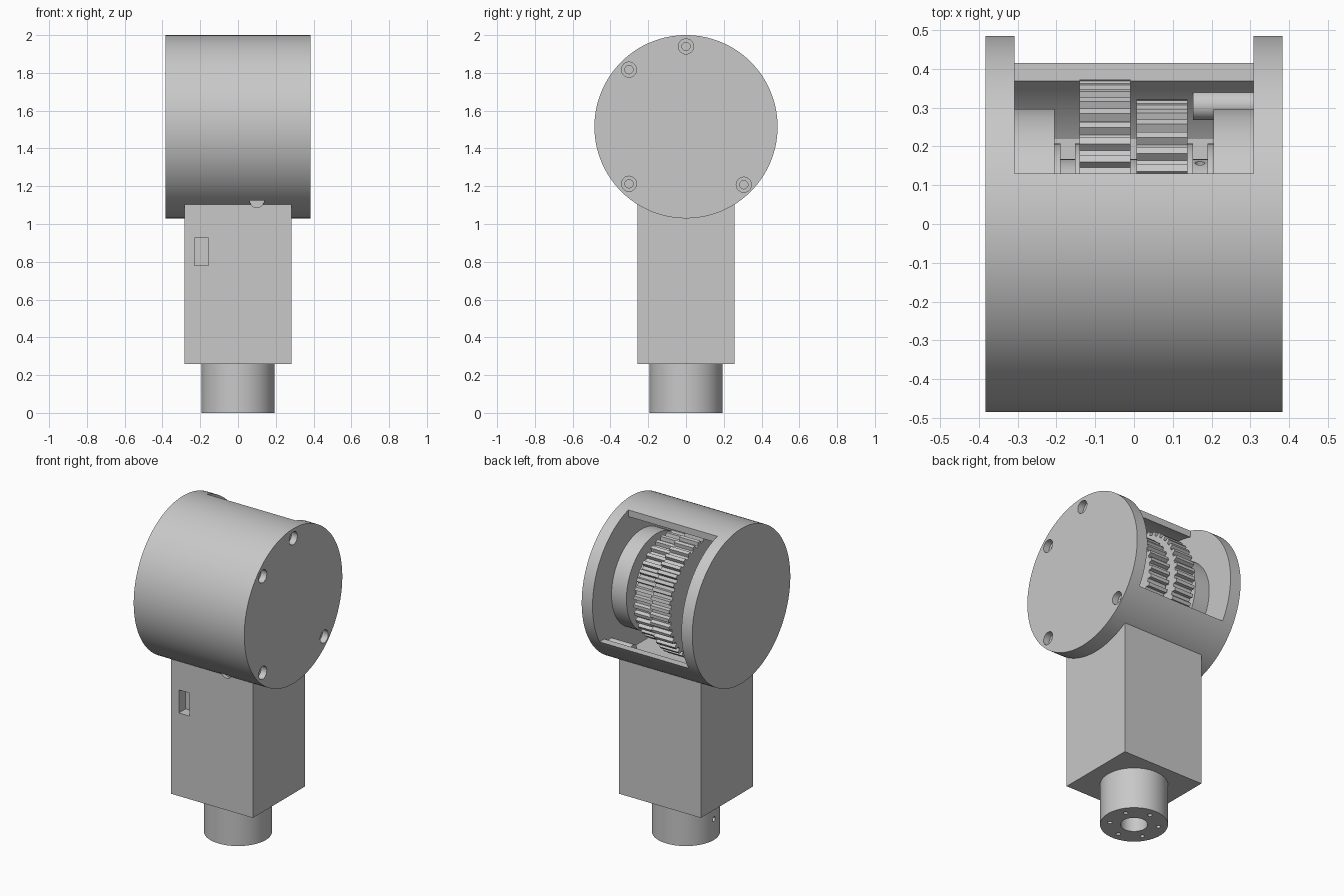
import bpy, bmesh
from math import sin, cos, pi, radians
from mathutils import Matrix, Vector

old = bpy.data.objects.get("Cube")
if old:
    bpy.data.objects.remove(old, do_unlink=True)

GREY = (0.58, 0.58, 0.58, 1)
mat = bpy.data.materials.new("light_grey")
mat.diffuse_color = GREY
mat.use_nodes = True
mat.node_tree.nodes["Principled BSDF"].inputs["Base Color"].default_value = GREY

AXIS_Z = 1.515          # height of the drum axis
DRUM_R, BORE_R = 0.485, 0.445
HALF, INNER = 0.383, 0.308


def finish(name, bm):
    bmesh.ops.recalc_face_normals(bm, faces=bm.faces)
    mesh = bpy.data.meshes.new(name)
    bm.to_mesh(mesh)
    bm.free()
    mesh.materials.append(mat)
    obj = bpy.data.objects.new(name, mesh)
    bpy.context.collection.objects.link(obj)
    return obj


def rod(name, start, end, radius, sides=48):
    """Cylinder running from start to end."""
    a, b = Vector(start), Vector(end)
    d = b - a
    turn = Vector((0, 0, 1)).rotation_difference(d).to_matrix().to_4x4()
    bm = bmesh.new()
    bmesh.ops.create_cone(bm, cap_ends=True, segments=sides, radius1=radius,
                          radius2=radius, depth=d.length,
                          matrix=Matrix.Translation((a + b) / 2) @ turn)
    return finish(name, bm)


def disc(name, x0, x1, radius, sides=96):
    """Cylinder on the drum axis."""
    return rod(name, (x0, 0, AXIS_Z), (x1, 0, AXIS_Z), radius, sides)


def box(name, low, high):
    a, b = Vector(low), Vector(high)
    bm = bmesh.new()
    bmesh.ops.create_cube(bm, size=1, matrix=Matrix.Translation((a + b) / 2)
                          @ Matrix.Diagonal((*(b - a), 1)))
    return finish(name, bm)


def gear(name, x0, x1, radius, teeth, depth=0.022):
    """Toothed pulley on the drum axis."""
    bm = bmesh.new()
    ring = []
    for i in range(teeth):
        for step, r in ((0.0, radius - depth), (0.38, radius - depth),
                        (0.5, radius), (0.88, radius)):
            a = 2 * pi * (i + step) / teeth
            ring.append(bm.verts.new((x0, r * cos(a), AXIS_Z + r * sin(a))))
    face = bm.faces.new(ring)
    out = bmesh.ops.extrude_face_region(bm, geom=[face], use_keep_orig=True)
    moved = [v for v in out["geom"] if isinstance(v, bmesh.types.BMVert)]
    bmesh.ops.translate(bm, verts=moved, vec=(x1 - x0, 0, 0))
    return finish(name, bm)


def activate(obj):
    bpy.ops.object.select_all(action='DESELECT')
    obj.select_set(True)
    bpy.context.view_layer.objects.active = obj


def cut(obj, *cutters):
    for c in cutters:
        activate(obj)
        m = obj.modifiers.new("cut", 'BOOLEAN')
        m.operation, m.solver, m.object = 'DIFFERENCE', 'EXACT', c
        bpy.ops.object.modifier_apply(modifier=m.name)
        bpy.data.objects.remove(c, do_unlink=True)


def notch():
    return rod("notch_cutter", (0.1, -0.288, 1.125), (0.1, -0.235, 1.125), 0.038)


parts = []

# Hollow drum with a window at the back and screw holes on one end
drum = disc("drum_housing", -HALF, HALF, DRUM_R, 128)
cut(drum, disc("bore_cutter", -INNER, INNER, BORE_R, 128),
    box("window_cutter", (-INNER, 0.13, 1.265), (INNER, 0.6, 2.1)),
    notch())
screws = ((0, 1.94), (-0.302, 1.817), (-0.302, 1.213), (0.306, 1.208))
for y, z in screws:
    cut(drum, rod("head_cutter", (HALF - 0.04, y, z), (HALF + 0.1, y, z), 0.04, 32),
        rod("shank_cutter", (HALF - 0.06, y, z), (HALF, y, z), 0.022, 24))
    parts.append(rod("screw_post", (0.152, y, z), (INNER + 0.01, y, z), 0.038, 32))
parts.append(drum)

# Square column with a switch slot in front
column = box("column", (-0.283, -0.257, 0.26), (0.283, 0.257, 1.128))
cut(column, box("slot_cutter", (-0.23, -0.4, 0.78), (-0.157, -0.19, 0.925)), notch())
parts.append(column)

# Round mounting base with a bore, bolt circle and side hole
base = rod("mounting_base", (0, 0, 0), (0, 0, 0.27), 0.193, 96)
cut(base, rod("centre_cutter", (0, 0, -0.1), (0, 0, 0.2), 0.077))
for i in range(6):
    a = radians(60 * i + 30)
    x, y = 0.14 * cos(a), 0.14 * sin(a)
    cut(base, rod("bolt_cutter", (x, y, -0.1), (x, y, 0.08), 0.013, 20))
cut(base, rod("side_cutter", (-0.3, 0, 0.13), (-0.15, 0, 0.13), 0.015, 20))
parts.append(base)

# Hub with a set screw hole, plus mirrored bearings and flanges
hub = disc("hub", -0.21, 0.21, 0.167)
tilt = Vector((0, 0.94, 0.34))
centre = Vector((0.17, 0, AXIS_Z))
cut(hub, rod("set_screw_cutter", centre + tilt * 0.12, centre + tilt * 0.25, 0.013, 20))
parts.append(hub)
for side in (-1, 1):
    parts.append(disc("bearing_disc", side * 0.205, side * (INNER + 0.01), 0.297))
    parts.append(disc("outer_flange", side * 0.19, side * 0.206, 0.207))
    parts.append(disc("inner_flange", side * 0.138, side * 0.152, 0.207))

# Two toothed pulleys
parts.append(gear("large_pulley", -0.14, -0.009, 0.372, 44))
parts.append(gear("small_pulley", 0.006, 0.138, 0.322, 38))

for p in parts:
    activate(p)
    bpy.ops.object.shade_smooth_by_angle(angle=radians(25))
